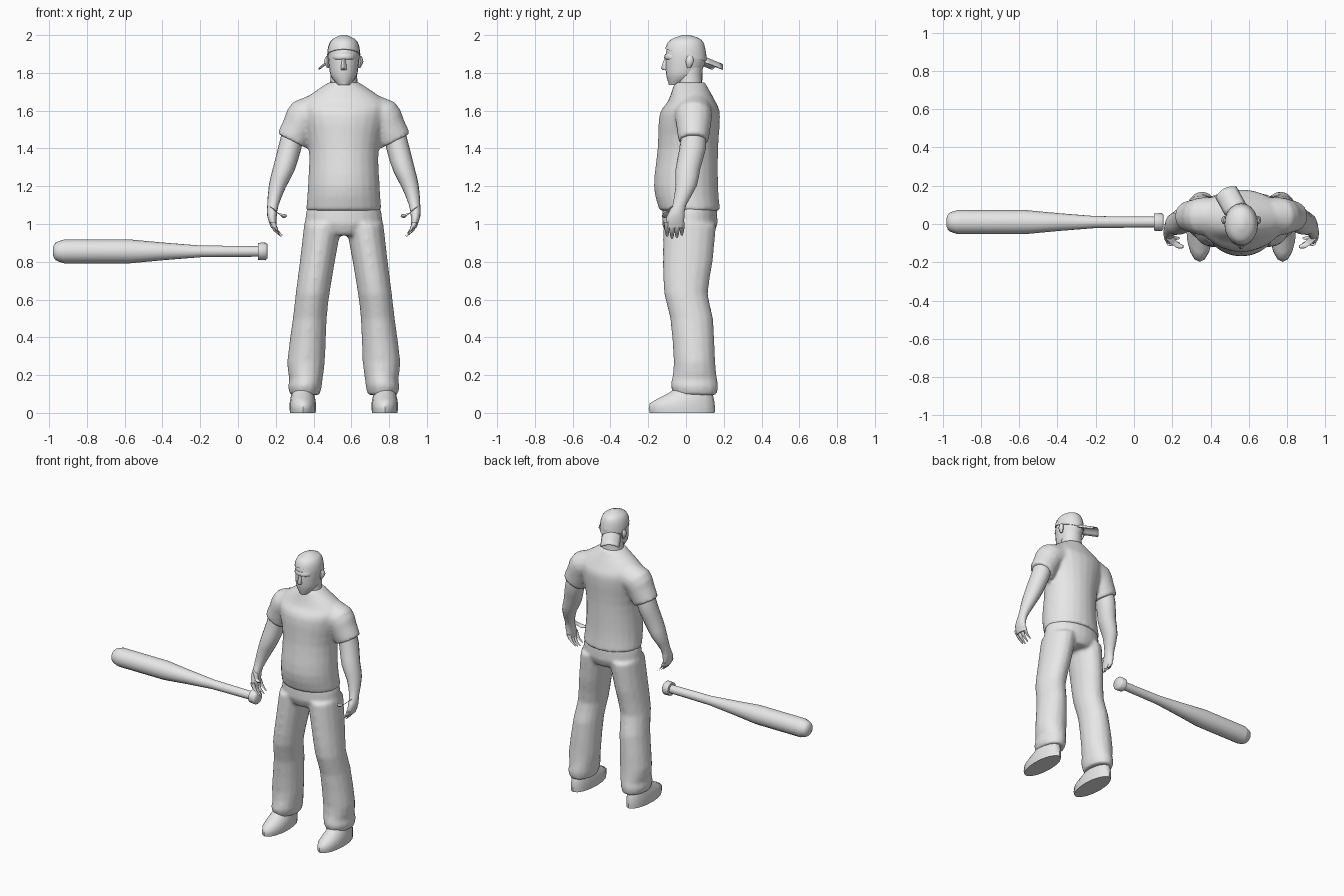
import bpy, bmesh, math
from mathutils import Vector

default_cube = bpy.data.objects.get("Cube")
if default_cube:
    bpy.data.objects.remove(default_cube)

FIGURE_X = 0.56  # the figure stands to one side, the bat fills the other
SIDES = {"left": 1, "right": -1}

grey = bpy.data.materials.new("plain_grey")
grey.use_nodes = True
grey.diffuse_color = (0.8, 0.8, 0.8, 1)
grey.node_tree.nodes["Principled BSDF"].inputs["Base Color"].default_value = grey.diffuse_color


def ring(z, wide, deep, x=0, y=0, tilt=0, slope=0):
    """An elliptical cross-section; wide and deep are its half sizes."""
    return Vector((x, y, z, wide, deep, math.radians(tilt), slope))


def smooth_path(rings, steps):
    """Fill in extra cross-sections with a spline through the given ones."""
    padded = [rings[0], *rings, rings[-1]]
    result = []
    for before, start, end, after in zip(padded, padded[1:], padded[2:], padded[3:]):
        leave, arrive = (end - before) / 2, (after - start) / 2
        for step in range(steps):
            t = step / steps
            ease = t * t * (3 - 2 * t)
            result.append(start * (1 - ease) + end * ease
                          + leave * (t * (1 - t) ** 2) - arrive * (t * t * (1 - t)))
    return result + [rings[-1]]


def loft(bm, rings, side=1, origin=FIGURE_X, sides=16, steps=2):
    """Skin a closed tube over the cross-sections."""
    loops = []
    for x, y, z, wide, deep, tilt, slope in smooth_path(rings, steps):
        loop = []
        for i in range(sides):
            angle = math.tau * i / sides
            u, v = wide * math.cos(angle), deep * math.sin(angle)
            loop.append(bm.verts.new((origin + side * (x + u * math.cos(tilt)),
                                      y + v,
                                      z + u * math.sin(tilt) + v * slope)))
        loops.append(loop)
    for low, high in zip(loops, loops[1:]):
        for i in range(sides):
            j = (i + 1) % sides
            bm.faces.new((low[i], low[j], high[j], high[i]))
    bm.faces.new(loops[0][::-1])
    bm.faces.new(loops[-1])


def finish(name, bm):
    """Turn the mesh data into a smooth-shaded object that keeps its hard edges."""
    bmesh.ops.recalc_face_normals(bm, faces=bm.faces)
    mesh = bpy.data.meshes.new(name)
    bm.to_mesh(mesh)
    bm.free()
    mesh.materials.append(grey)
    mesh.shade_smooth()
    mesh.set_sharp_from_angle(angle=math.radians(50))
    obj = bpy.data.objects.new(name, mesh)
    bpy.context.collection.objects.link(obj)
    return obj


def fuse_cloth(obj):
    """Merge overlapping volumes into one soft surface."""
    fuse = obj.modifiers.new("fuse", 'REMESH')
    fuse.mode = 'VOXEL'
    fuse.voxel_size = 0.011
    fuse.use_smooth_shade = True
    soften = obj.modifiers.new("soften", 'SMOOTH')
    soften.factor = 0.5
    soften.iterations = 6


def part(name, rings, **options):
    bm = bmesh.new()
    loft(bm, rings, **options)
    return finish(name, bm)


# Shirt: torso and two short sleeves
bm = bmesh.new()
loft(bm, [
    ring(z=1.07, y=.02, wide=.2, deep=.16),
    ring(z=1.2, wide=.19, deep=.17),
    ring(z=1.4, y=.01, wide=.185, deep=.16),
    ring(z=1.58, y=.02, wide=.225, deep=.16),
    ring(z=1.65, y=.03, wide=.22, deep=.125),
    ring(z=1.75, y=.02, wide=.08, deep=.08),
], sides=24, steps=3)
for side in SIDES.values():
    loft(bm, [
        ring(x=.08, y=.04, z=1.6, wide=.1, deep=.1, tilt=75),
        ring(x=.2, y=.04, z=1.575, wide=.1, deep=.1, tilt=45),
        ring(x=.24, y=.04, z=1.51, wide=.09, deep=.09, tilt=32),
        ring(x=.275, y=.04, z=1.44, wide=.086, deep=.08, tilt=27),
    ], side=side)
fuse_cloth(finish("shirt", bm))

# Trousers: hips and two baggy legs with gathered ankles
bm = bmesh.new()
loft(bm, [
    ring(z=1.12, y=.02, wide=.18, deep=.14),
    ring(z=1, y=.02, wide=.207, deep=.147),
    ring(z=.94, y=.02, wide=.11, deep=.12),
], sides=24)
for side in SIDES.values():
    loft(bm, [
        ring(x=.11, y=.02, z=1, wide=.1, deep=.14),
        ring(x=.14, y=.01, z=.8, wide=.093, deep=.132),
        ring(x=.165, z=.63, wide=.09, deep=.116),
        ring(x=.18, y=.03, z=.5, wide=.09, deep=.114),
        ring(x=.2, y=.045, z=.27, wide=.1, deep=.11),
        ring(x=.2, y=.045, z=.18, wide=.088, deep=.12),
        ring(x=.206, y=.045, z=.14, wide=.09, deep=.126),
        ring(x=.206, y=.05, z=.095, wide=.078, deep=.112),
    ], side=side)
fuse_cloth(finish("trousers", bm))

for word, side in SIDES.items():
    # Shoe with a flat sole and a sloping toe
    part(word + "_shoe", [
        ring(x=.217, y=-.02, z=0, wide=.068, deep=.172),
        ring(x=.217, y=-.02, z=.05, wide=.07, deep=.172),
        ring(x=.217, y=.02, z=.1, wide=.06, deep=.12),
        ring(x=.217, y=.04, z=.14, wide=.05, deep=.08),
    ], side=side)

    # Bare arm running into the palm
    part(word + "_arm", [
        ring(x=.265, y=.04, z=1.49, wide=.06, deep=.065, tilt=26),
        ring(x=.287, y=.035, z=1.4, wide=.06, deep=.07, tilt=14),
        ring(x=.318, y=.01, z=1.29, wide=.057, deep=.065, tilt=10),
        ring(x=.352, z=1.2, wide=.045, deep=.056, tilt=10),
        ring(x=.375, y=-.035, z=1.1, wide=.03, deep=.036),
        ring(x=.38, y=-.055, z=1.04, wide=.025, deep=.047),
        ring(x=.37, y=-.058, z=.98, wide=.015, deep=.044),
    ], side=side)

    # Curled fingers fanned from front to back, and a thumb
    bm = bmesh.new()
    for finger in range(4):
        y = .026 * finger - .1
        lift = .012 * abs(finger - 1.3)
        loft(bm, [
            ring(x=.376, y=y, z=1.01, wide=.015, deep=.014),
            ring(x=.36, y=y, z=.955 + lift, wide=.014, deep=.013, tilt=25),
            ring(x=.325, y=y, z=.922 + lift, wide=.006, deep=.006, tilt=45),
        ], side=side, sides=8)
    loft(bm, [
        ring(x=.378, y=-.07, z=1.085, wide=.017, deep=.018, tilt=30),
        ring(x=.335, y=-.11, z=1.045, wide=.016, deep=.016, tilt=50),
        ring(x=.302, y=-.118, z=1.045, wide=.006, deep=.008, tilt=80),
    ], side=side, sides=8)
    finish(word + "_fingers", bm)

    # Ear
    part(word + "_ear", [
        ring(x=.082, y=.015, z=1.825, wide=.006, deep=.008),
        ring(x=.09, y=.02, z=1.86, wide=.014, deep=.022),
        ring(x=.087, y=.02, z=1.89, wide=.006, deep=.012),
    ], side=side, sides=8)

# Neck, head and face
part("neck", [
    ring(z=1.7, y=.025, wide=.08, deep=.075),
    ring(z=1.75, y=.02, wide=.072, deep=.066),
    ring(z=1.83, y=.02, wide=.07, deep=.068),
])
part("head", [
    ring(z=1.735, y=-.058, wide=.03, deep=.032),
    ring(z=1.78, y=-.023, wide=.067, deep=.08),
    ring(z=1.82, y=-.01, wide=.076, deep=.098),
    ring(z=1.885, wide=.083, deep=.108),
    ring(z=1.93, wide=.08, deep=.1),
    ring(z=1.965, wide=.06, deep=.08),
], sides=20)
part("nose", [
    ring(z=1.815, y=-.1, wide=.013, deep=.012),
    ring(z=1.825, y=-.112, wide=.016, deep=.02),
    ring(z=1.88, y=-.1, wide=.008, deep=.012),
], sides=8)
part("brow", [
    ring(z=1.868, y=-.06, wide=.055, deep=.045),
    ring(z=1.88, y=-.06, wide=.064, deep=.056),
    ring(z=1.9, y=-.06, wide=.058, deep=.05),
])

# Backwards cap: crown and an arched peak
part("cap_crown", [
    ring(z=1.893, wide=.088, deep=.11, slope=-.3),
    ring(z=1.94, wide=.082, deep=.102, slope=-.1),
    ring(z=1.977, wide=.062, deep=.08),
    ring(z=2, wide=.015, deep=.02),
], sides=20, steps=3)
bm = bmesh.new()
base = Vector((FIGURE_X - .03, .075, 1.895))
tip = Vector((FIGURE_X - .09, .185, 1.85))
across = Vector((.055, .03, 0))
ALONG, SPAN = 5, 9
bmesh.ops.create_grid(bm, x_segments=SPAN - 1, y_segments=ALONG - 1, size=1)
for vert in bm.verts:
    u, along = vert.co.x, (vert.co.y + 1) / 2
    arch = u * u
    vert.co = base.lerp(tip, along * (1 - arch / 6)) + across * u
    vert.co.z -= .036 * arch
peak = finish("cap_peak", bm)
peak.modifiers.new("thickness", 'SOLIDIFY').thickness = .008


def bat_part(name, profile, steps):
    """Turn a list of (distance along x, radius) into a round level bar."""
    part(name, [ring(x=x, y=.01, z=.855, wide=r, deep=r, tilt=90) for x, r in profile],
         origin=0, steps=steps)


# Bat: rounded barrel end, long taper into the grip, and a knob
bat_part("bat_end", [(-.98, .02), (-.965, .047), (-.92, .063)], steps=3)
bat_part("bat_barrel", [(-.92, .063), (-.57, .063), (-.4, .047),
                        (-.2, .031), (.11, .028)], steps=1)
bat_part("bat_knob", [(.105, .045), (.145, .047), (.155, .038)], steps=1)
